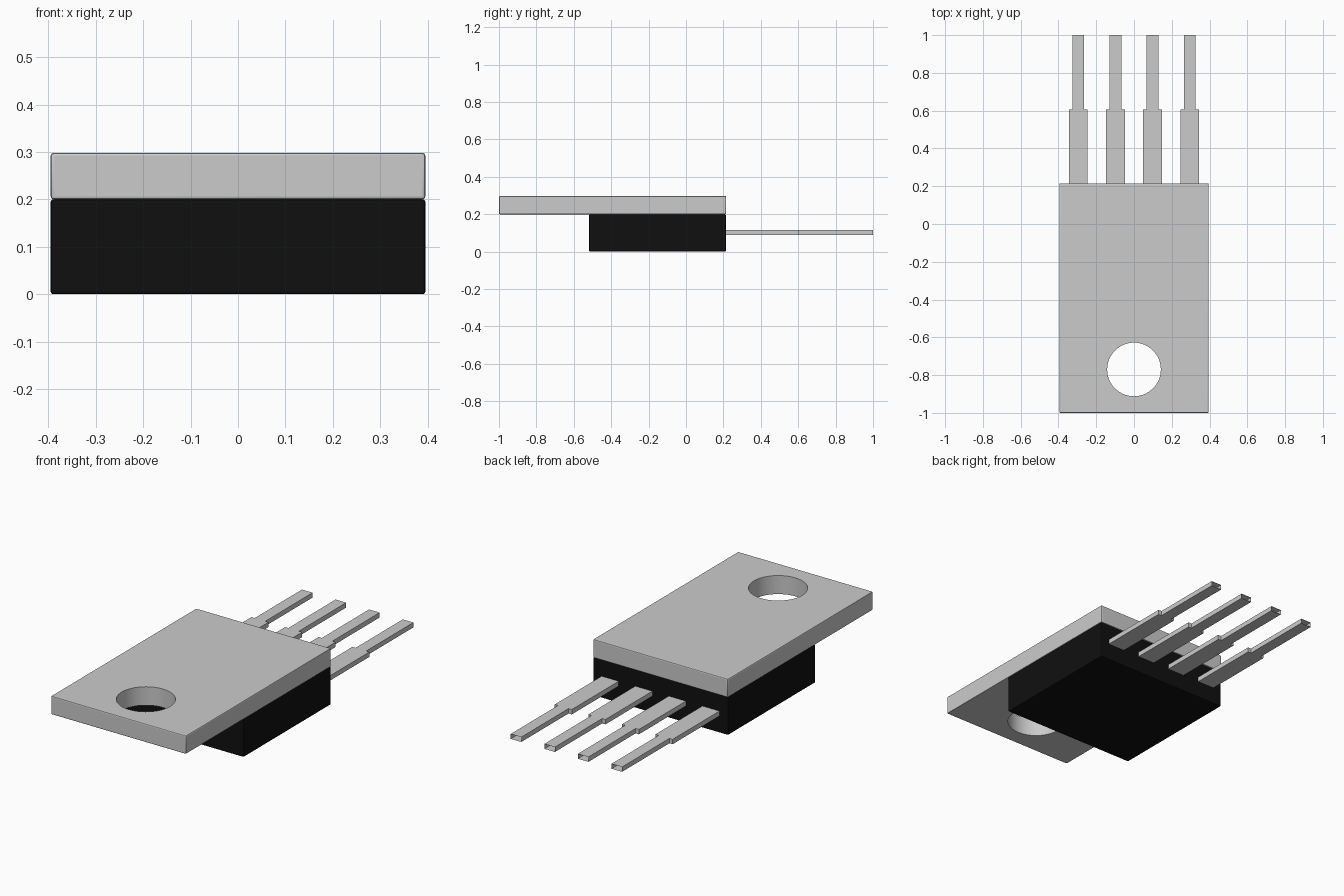
import bpy
import bmesh
import math
from mathutils import Matrix

cube = bpy.data.objects.get("Cube")
if cube:
    bpy.data.objects.remove(cube, do_unlink=True)


def make_material(name, rgb):
    mat = bpy.data.materials.new(name)
    mat.use_nodes = True
    colour = (*rgb, 1.0)
    mat.diffuse_color = colour
    mat.node_tree.nodes["Principled BSDF"].inputs["Base Color"].default_value = colour
    return mat


metal = make_material("grey metal", (0.6, 0.6, 0.6))
plastic = make_material("black plastic", (0.005, 0.005, 0.005))


def make_object(name, bm, mat):
    bmesh.ops.recalc_face_normals(bm, faces=bm.faces)
    mesh = bpy.data.meshes.new(name)
    bm.to_mesh(mesh)
    bm.free()
    obj = bpy.data.objects.new(name, mesh)
    bpy.context.collection.objects.link(obj)
    mesh.materials.append(mat)
    return obj


def activate(obj):
    bpy.ops.object.select_all(action='DESELECT')
    obj.select_set(True)
    bpy.context.view_layer.objects.active = obj


def rounded_box(name, lo, hi, bevel, mat):
    bm = bmesh.new()
    size = [b - a for a, b in zip(lo, hi)]
    mid = [(a + b) / 2 for a, b in zip(lo, hi)]
    bmesh.ops.create_cube(bm, size=1, matrix=Matrix.Translation(mid) @ Matrix.Diagonal((*size, 1)))
    bmesh.ops.bevel(bm, geom=list(bm.edges), offset=bevel, segments=2,
                    profile=0.5, affect='EDGES')
    return make_object(name, bm, mat)


# Moulded body under the rear part of the tab
rounded_box("plastic_body", (-0.395, -0.518, 0.0), (0.395, 0.213, 0.2), 0.005, plastic)

# Heat sink tab with a round mounting hole
tab = rounded_box("heat_sink_tab", (-0.395, -1.0, 0.2), (0.395, 0.215, 0.298), 0.006, metal)
bm = bmesh.new()
bmesh.ops.create_cone(bm, cap_ends=True, segments=64, radius1=0.142, radius2=0.142,
                      depth=0.4, matrix=Matrix.Translation((0, -0.77, 0.25)))
cutter = make_object("hole_cutter", bm, metal)
cutter.hide_render = True
mod = tab.modifiers.new("mounting hole", 'BOOLEAN')
mod.operation = 'DIFFERENCE'
mod.solver = 'EXACT'
mod.object = cutter
activate(tab)
bpy.ops.object.modifier_apply(modifier=mod.name)
bpy.data.objects.remove(cutter, do_unlink=True)
bpy.ops.object.shade_smooth_by_angle(angle=math.radians(20))


# Stepped leads: a plan outline extruded upwards, hollow at the free end
def lead(name, x):
    outline = [(-0.05, 0.205), (0.05, 0.205), (0.05, 0.605), (0.031, 0.605),
               (0.031, 1.0), (-0.031, 1.0), (-0.031, 0.605), (-0.05, 0.605)]
    bm = bmesh.new()
    face = bm.faces.new([bm.verts.new((x + px, py, 0.089)) for px, py in outline])
    top = bmesh.ops.extrude_face_region(bm, geom=[face], use_keep_orig=True)["geom"]
    bmesh.ops.translate(bm, vec=(0, 0, 0.026),
                        verts=[g for g in top if isinstance(g, bmesh.types.BMVert)])
    bmesh.ops.recalc_face_normals(bm, faces=bm.faces)
    tip = [f for f in bm.faces if f.calc_center_median().y > 0.999]
    bmesh.ops.delete(bm, geom=tip, context='FACES')
    return make_object(name, bm, metal)


for i, x in enumerate((-0.295, -0.098, 0.098, 0.295)):
    lead(f"lead_{i + 1}", x)
